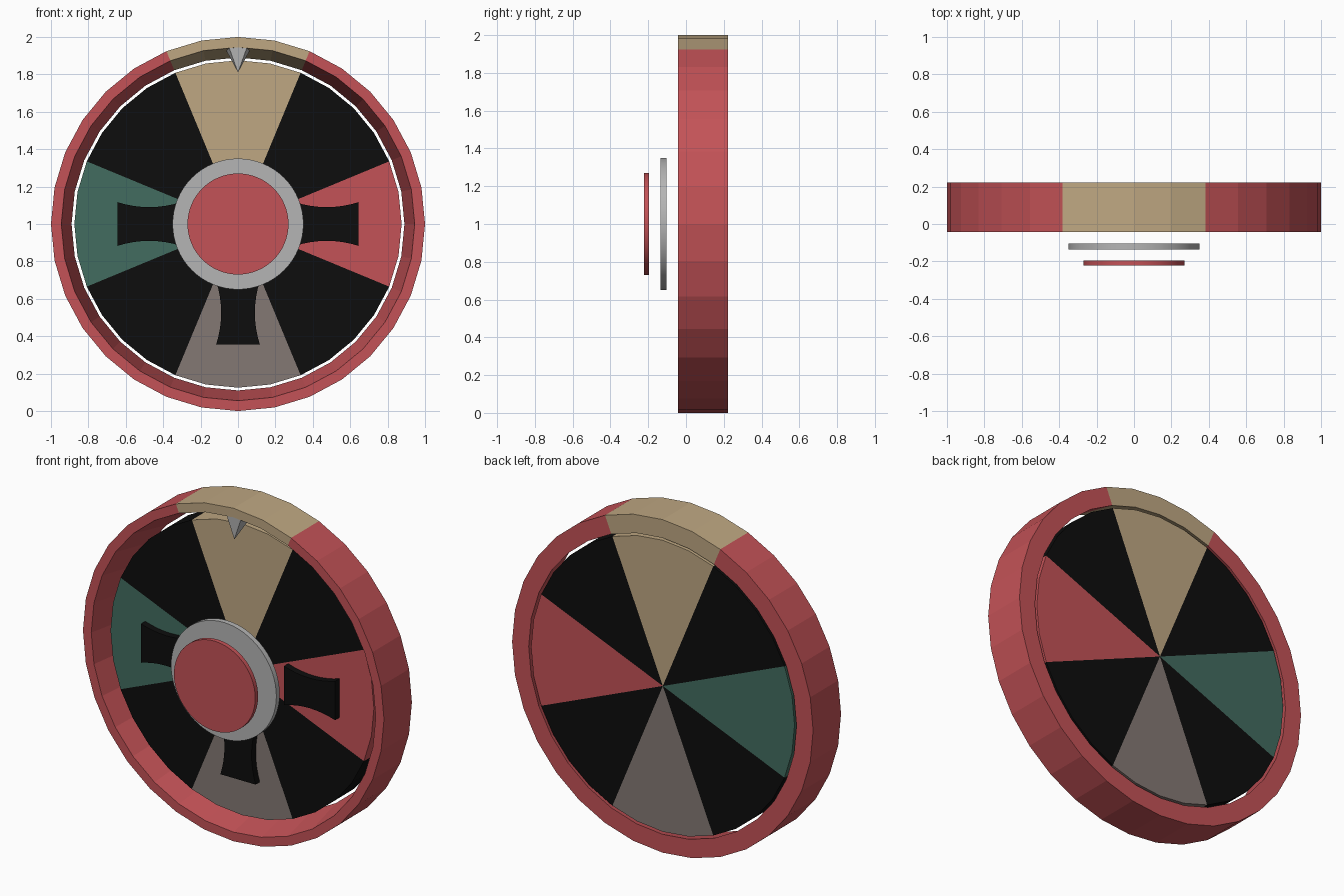
import bpy, bmesh
from math import sin, cos, radians, pi
from mathutils import Matrix

if "Cube" in bpy.data.objects:
    bpy.data.objects.remove(bpy.data.objects["Cube"])

RED, TAN = (0.55, 0.085, 0.095, 1), (0.52, 0.39, 0.225, 1)
GREEN, TAUPE = (0.055, 0.15, 0.115, 1), (0.23, 0.19, 0.175, 1)
BLACK, SILVER = (0.004, 0.004, 0.004, 1), (0.46, 0.46, 0.46, 1)
STEP = 360 / 32


def material(name, color):
    m = bpy.data.materials.new(name)
    m.diffuse_color = color
    m.use_nodes = True
    m.node_tree.nodes["Principled BSDF"].inputs["Base Color"].default_value = m.diffuse_color
    return m


MATS = {c: material(n, c) for n, c in (("red", RED), ("tan", TAN), ("green", GREEN),
        ("taupe", TAUPE), ("black", BLACK), ("silver", SILVER))}


def finish(name, bm, color):
    bmesh.ops.recalc_face_normals(bm, faces=bm.faces)
    me = bpy.data.meshes.new(name)
    bm.to_mesh(me)
    bm.free()
    me.materials.append(MATS[color])
    ob = bpy.data.objects.new(name, me)
    bpy.context.collection.objects.link(ob)
    return ob


def polar(r, y, deg):
    """Point at a clock angle: 0 is up, clockwise seen from the front."""
    a = radians(deg)
    return (r * sin(a), y, 1 + r * cos(a))


def rim_arc(name, start, count, color):
    # tapered rim section swept through part of the circle
    profile = [(1, -0.043), (1, 0.222), (0.89, 0.222), (0.945, -0.043)]
    bm = bmesh.new()
    rings = [[bm.verts.new(polar(r, y, start + i * STEP)) for r, y in profile]
             for i in range(count + 1)]
    for a, b in zip(rings, rings[1:]):
        for j in range(4):
            k = (j + 1) % 4
            bm.faces.new((a[j], a[k], b[k], b[j]))
    finish(name, bm, color)


def prism(name, front, back, color):
    # two matching outlines joined by side walls
    bm = bmesh.new()
    f = [bm.verts.new(p) for p in front]
    b = [bm.verts.new(p) for p in back]
    bm.faces.new(f)
    bm.faces.new(b)
    for i in range(len(f)):
        j = (i + 1) % len(f)
        bm.faces.new((f[i], f[j], b[j], b[i]))
    return finish(name, bm, color)


# Outer rim: red with a tan section at the top
rim_arc("rim_top", -22.5, 4, TAN)
rim_arc("rim_main", 22.5, 28, RED)

# Eight pie wedges
for n, color in enumerate((TAN, BLACK, RED, BLACK, TAUPE, BLACK, GREEN, BLACK)):
    angles = [n * 45 - 22.5 + i * STEP for i in range(5)]
    front, back = ([(0, y, 1)] + [polar(0.875, y, a) for a in angles]
                   for y in (0.04, 0.22))
    prism(f"wedge_{n + 1}", front, back, color)


# Hub plates, floating in front of the wheel
def plate(name, radius, y0, y1, color):
    bm = bmesh.new()
    bmesh.ops.create_cone(bm, cap_ends=True, segments=64, radius1=radius, radius2=radius,
                          depth=y1 - y0,
                          matrix=Matrix.Translation((0, (y0 + y1) / 2, 1)) @ Matrix.Rotation(pi / 2, 4, 'X'))
    ob = finish(name, bm, color)
    bpy.ops.object.select_all(action='DESELECT')
    bpy.context.view_layer.objects.active = ob
    ob.select_set(True)
    bpy.ops.object.shade_smooth_by_angle()


plate("hub_plate", 0.35, -0.136, -0.104, SILVER)
plate("hub_button", 0.27, -0.222, -0.195, RED)

# Three waisted black blocks on the right, bottom and left wedges
for label, turn in (("right", 90), ("bottom", 180), ("left", 270)):
    side = []
    for i in range(9):
        t = i / 4 - 1
        side.append((0.09 + 0.027 * t * t, 0.475 + 0.17 * t))
    outline = side + [(-w, r) for w, r in reversed(side)]
    a = radians(turn)
    front, back = ([(w * cos(a) + r * sin(a), y, 1 - w * sin(a) + r * cos(a))
                    for w, r in outline] for y in (0.0, 0.045))
    prism(f"block_{label}", front, back, BLACK)

# Pointer: faceted spike hanging from the top of the rim
bm = bmesh.new()
base = [bm.verts.new((x, y, 1.95)) for x, y in
        ((-0.05, -0.04), (0.05, -0.04), (0.075, 0.03), (-0.075, 0.03))]
tip = bm.verts.new((0, -0.035, 1.81))
bm.faces.new(base)
for i in range(4):
    bm.faces.new((base[i], base[(i + 1) % 4], tip))
finish("pointer", bm, SILVER)
